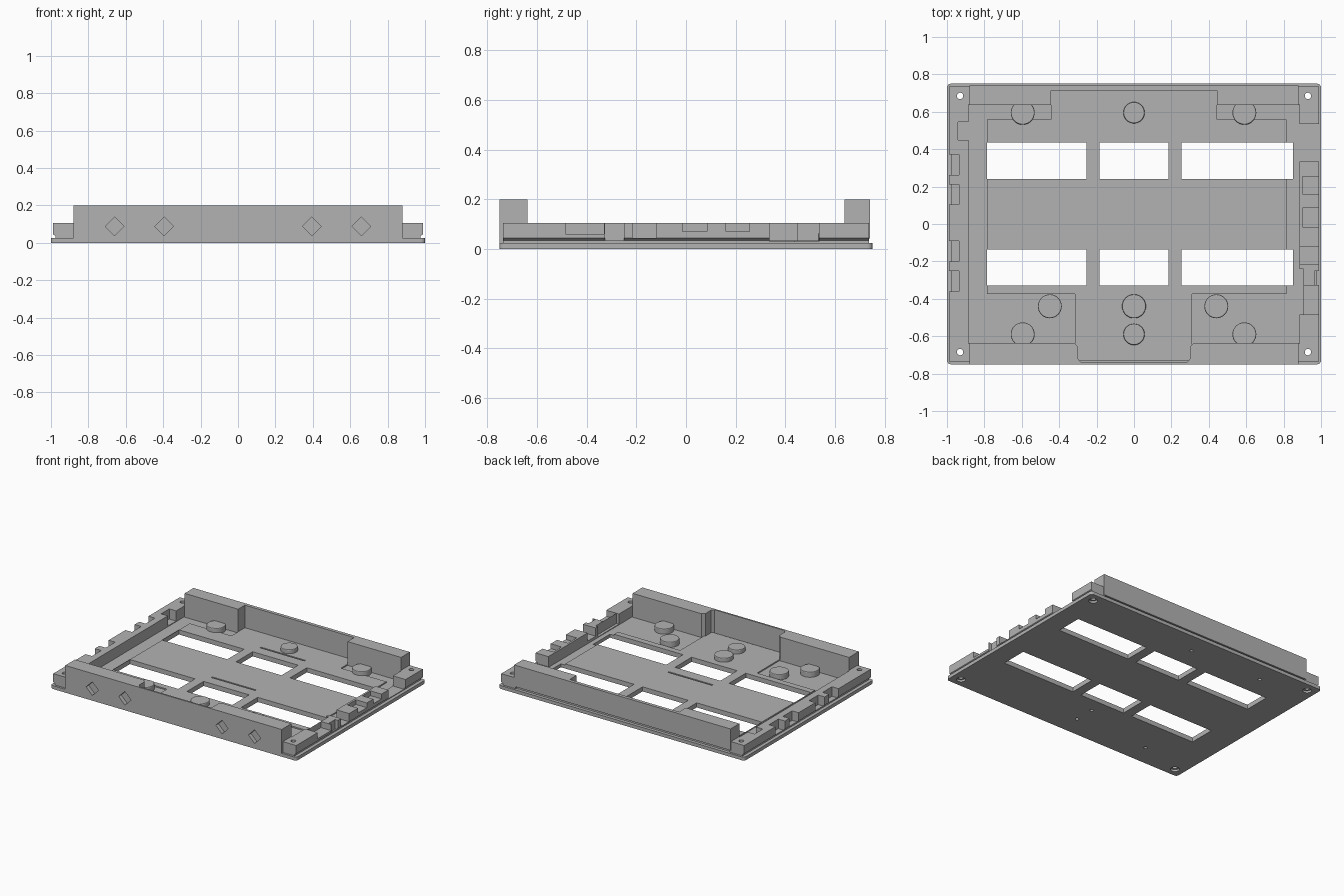
import bpy
import bmesh
from mathutils import Matrix, Vector

if "Cube" in bpy.data.objects:
    bpy.data.objects.remove(bpy.data.objects["Cube"])

grey = bpy.data.materials.new("matte grey")
grey.use_nodes = True
grey.diffuse_color = (0.45, 0.45, 0.45, 1)
grey.node_tree.nodes["Principled BSDF"].inputs["Base Color"].default_value = (0.45, 0.45, 0.45, 1)


def finish(bm, name):
    bmesh.ops.recalc_face_normals(bm, faces=bm.faces)
    mesh = bpy.data.meshes.new(name)
    bm.to_mesh(mesh)
    bm.free()
    mesh.materials.append(grey)
    obj = bpy.data.objects.new(name, mesh)
    bpy.context.collection.objects.link(obj)
    return obj


def add_box(bm, x0, x1, y0, y1, z0, z1):
    size = Matrix.Diagonal((x1 - x0, y1 - y0, z1 - z0, 1))
    mid = Matrix.Translation(((x0 + x1) / 2, (y0 + y1) / 2, (z0 + z1) / 2))
    return bmesh.ops.create_cube(bm, size=1, matrix=mid @ size)["verts"]


def add_disc(bm, x, y, r, z0, z1, sides=32):
    return bmesh.ops.create_cone(bm, cap_ends=True, segments=sides, radius1=r, radius2=r,
                                 depth=z1 - z0, matrix=Matrix.Translation((x, y, (z0 + z1) / 2)))["verts"]


def add_prism(bm, points, sweep):
    face = bm.faces.new([bm.verts.new(p) for p in points])
    out = bmesh.ops.extrude_face_region(bm, geom=[face], use_keep_orig=True)["geom"]
    bmesh.ops.translate(bm, vec=Vector(sweep), verts=[v for v in out if isinstance(v, bmesh.types.BMVert)])


def cut(obj, bm):
    cutter = finish(bm, "cutter")
    cutter.hide_render = True
    mod = obj.modifiers.new("cut", "BOOLEAN")
    mod.operation, mod.solver, mod.object = "DIFFERENCE", "EXACT", cutter
    mod.use_self = True
    bpy.context.view_layer.objects.active = obj
    bpy.ops.object.modifier_apply(modifier=mod.name)
    bpy.data.objects.remove(cutter)


CORNERS = [(sx * 0.93, sy * 0.685) for sx in (-1, 1) for sy in (-1, 1)]
BUTTONS = [(0, 0.595), (-0.595, 0.595), (0, -0.44), (0, -0.59), (-0.595, -0.59),
           (0.59, 0.595), (-0.45, -0.44), (0.44, -0.44), (0.59, -0.59)]


def add_windows(bm):
    for x0, x1 in ((-0.785, -0.255), (-0.185, 0.185), (0.255, 0.85)):
        for y0, y1 in ((-0.33, -0.135), (0.24, 0.435)):
            add_box(bm, x0, x1, y0, y1, -0.1, 0.1)


# Base plate with rounded corners, windows, screw holes and vent holes
bm = bmesh.new()
add_box(bm, -1, 1, -0.75, 0.75, 0, 0.025)
upright = [e for e in bm.edges if abs(e.verts[0].co.z - e.verts[1].co.z) > 0.01]
bmesh.ops.bevel(bm, geom=upright, offset=0.02, segments=4, affect="EDGES", profile=0.5)
base = finish(bm, "base_plate")
bm = bmesh.new()
add_windows(bm)
for x, y in CORNERS:
    add_disc(bm, x, y, 0.03, -0.05, 0.015)
    add_disc(bm, x, y, 0.017, 0.01, 0.2)
for x, y in BUTTONS[:5]:
    add_disc(bm, x, y, 0.012, -0.05, 0.02, 16)
cut(base, bm)

# Raised centre of the floor, with two long grooves
half = [(-0.785, 0.56), (-0.445, 0.56), (-0.445, 0.72), (0.445, 0.72), (0.445, 0.56), (0.815, 0.56)]
front_half = [(0.815, -0.375), (0.31, -0.375), (0.31, -0.73), (-0.315, -0.73), (-0.315, -0.375), (-0.785, -0.375)]
bm = bmesh.new()
add_prism(bm, [(x, y, 0.02) for x, y in half + front_half], (0, 0, 0.014))
floor = finish(bm, "raised_floor")
bm = bmesh.new()
add_windows(bm)
for y in (0.52, -0.05):
    add_box(bm, -0.18, 0.18, y - 0.006, y + 0.006, 0.026, 0.06)
cut(floor, bm)

# Round buttons on the floor
bm = bmesh.new()
for i, (x, y) in enumerate(BUTTONS):
    verts = add_disc(bm, x, y, 0.057 if x == 0 and y != -0.44 else 0.064, 0.022, 0.065)
    rim = [e for e in bm.edges if all(v in verts and v.co.z > 0.06 for v in e.verts)]
    bmesh.ops.bevel(bm, geom=rim, offset=0.006, segments=2, affect="EDGES", profile=0.5)
finish(bm, "floor_buttons")

# Front wall: thin in the middle, with diamond pockets
front = [(-0.88, -0.75), (0.88, -0.75), (0.88, -0.637), (0.32, -0.637), (0.3, -0.655), (0.3, -0.72), (0.285, -0.738),
         (-0.285, -0.738), (-0.3, -0.72), (-0.3, -0.655), (-0.32, -0.637), (-0.88, -0.637)]
bm = bmesh.new()
add_prism(bm, [(x, y, 0) for x, y in front], (0, 0, 0.2))
wall = finish(bm, "front_wall")
bm = bmesh.new()
for x in (-0.66, -0.395, 0.395, 0.66):
    add_prism(bm, [(x - 0.05, -0.8, 0.088), (x, -0.8, 0.138), (x + 0.05, -0.8, 0.088), (x, -0.8, 0.038)],
              (0, 0.08, 0))
cut(wall, bm)

# Back wall above a recessed foot
back = [(-0.88, 0.74), (0.88, 0.74), (0.88, 0.637), (0.445, 0.637), (0.445, 0.715),
        (-0.445, 0.715), (-0.445, 0.637), (-0.88, 0.637)]
bm = bmesh.new()
add_prism(bm, [(x, y, 0.042) for x, y in back], (0, 0, 0.158))
finish(bm, "back_wall")
bm = bmesh.new()
add_prism(bm, [(x, min(y, 0.727), 0.02) for x, y in back], (0, 0, 0.03))
finish(bm, "back_wall_foot")

# Side walls with a groove along the outside
profile = [(0.885, 0.02), (0.975, 0.02), (0.975, 0.035), (0.988, 0.045), (0.988, 0.105), (0.885, 0.105)]
LEFT_CUTS = [(0.9, 1.1, 0.16, 0.255, 0.07), (0.9, 1.1, -0.015, 0.085, 0.07), (0.8, 1.1, -0.215, -0.12, 0.045),
             (0.8, 1.1, 0.335, 0.535, 0.03), (0.965, 1.1, -0.325, -0.25, 0.035),
             (0.905, 1.1, -0.485, -0.33, 0.06), (0.8, 0.905, -0.485, -0.24, 0.03)]
RIGHT_CUTS = [(-1.1, -0.935, y, y + 0.108, 0.035) for y in (0.263, 0.103, -0.2, -0.36)]
RIGHT_CUTS.append((-0.94, -0.8, 0.45, 0.545, 0.03))
for name, side, cuts in (("left_wall", 1, LEFT_CUTS), ("right_wall", -1, RIGHT_CUTS)):
    bm = bmesh.new()
    add_prism(bm, [(side * x, -0.735, z) for x, z in profile], (0, 1.47, 0))
    wall = finish(bm, name)
    bm = bmesh.new()
    for x0, x1, y0, y1, z0 in cuts:
        add_box(bm, x0, x1, y0, y1, z0, 0.2)
    for x, y in CORNERS:
        if x * side > 0:
            add_disc(bm, x, y, 0.017, -0.1, 0.3)
    cut(wall, bm)

# Corner blocks joining the side walls to the tall walls
bm = bmesh.new()
for sx in (-1, 1):
    for sy in (-1, 1):
        x, y = sorted((sx * 0.87, sx * 0.887)), sorted((sy * 0.64, sy * 0.735))
        add_box(bm, *x, *y, 0.02, 0.105)
finish(bm, "corner_fillers")
